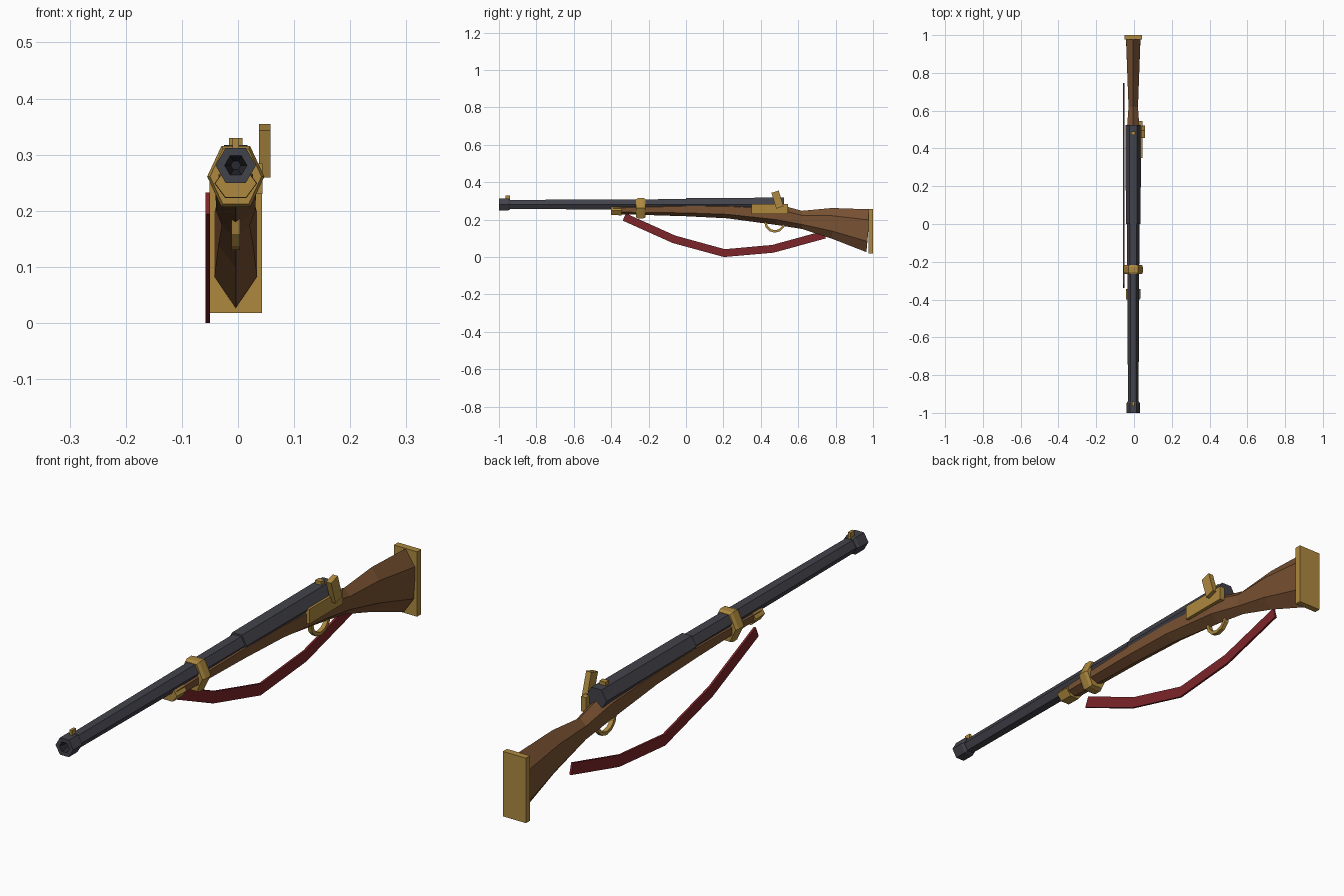
import bpy, bmesh, math
from mathutils import Vector, Matrix

if "Cube" in bpy.data.objects:
    bpy.data.objects.remove(bpy.data.objects["Cube"])

CX = -0.004  # centre line of the gun


def mat(name, rgb):
    m = bpy.data.materials.new(name)
    m.diffuse_color = (*rgb, 1)
    m.use_nodes = True
    m.node_tree.nodes["Principled BSDF"].inputs["Base Color"].default_value = m.diffuse_color
    return m


STEEL = mat("dark_steel", (0.055, 0.055, 0.070))
BORE = mat("bore_dark", (0.022, 0.022, 0.028))
BRASS = mat("brass", (0.42, 0.25, 0.05))
WOOD = mat("walnut", (0.19, 0.083, 0.032))
RED = mat("red_leather", (0.20, 0.018, 0.022))


def finish(name, bm, *mats):
    bmesh.ops.recalc_face_normals(bm, faces=bm.faces)
    me = bpy.data.meshes.new(name)
    bm.to_mesh(me)
    bm.free()
    for m in mats:
        me.materials.append(m)
    ob = bpy.data.objects.new(name, me)
    bpy.context.collection.objects.link(ob)
    return ob


def loft(name, sections, mat_, pointed=False, dark_after=None):
    """Six-sided loft along y. Section: y, centre z, x radius, z radius, lean."""
    bm = bmesh.new()
    rings = []
    for y, cz, rx, rz, lean in sections:
        ring = []
        for i in range(6):
            a = math.radians(60 * i + (30 if pointed else 0))
            dz = rz * math.sin(a)
            ring.append(bm.verts.new((CX + rx * math.cos(a), y + lean * dz, cz + dz)))
        rings.append(ring)
    for k, (a, b) in enumerate(zip(rings, rings[1:])):
        for i in range(6):
            f = bm.faces.new((a[i], a[(i + 1) % 6], b[(i + 1) % 6], b[i]))
            f.material_index = int(dark_after is not None and k >= dark_after)
    bm.faces.new(rings[0])
    end = bm.faces.new(rings[-1])
    end.material_index = int(dark_after is not None)
    return finish(name, bm, mat_, BORE) if dark_after is not None else finish(name, bm, mat_)


def box(name, centre, size, mat_, tilt=0):
    bm = bmesh.new()
    bmesh.ops.create_cube(bm, size=1, matrix=Matrix.Translation(centre)
                          @ Matrix.Rotation(tilt, 4, 'X') @ Matrix.Diagonal((*size, 1)))
    return finish(name, bm, mat_)


def ribbon(name, outer, inner, x0, x1, mat_):
    """Strip between two y-z paths, given thickness in x."""
    bm = bmesh.new()
    rows = [[bm.verts.new((x, p[0], p[1])) for x, p in
             ((x0, o), (x1, o), (x1, i), (x0, i))] for o, i in zip(outer, inner)]
    for a, b in zip(rows, rows[1:]):
        for i in range(4):
            bm.faces.new((a[i], a[(i + 1) % 4], b[(i + 1) % 4], b[i]))
    bm.faces.new(rows[0])
    bm.faces.new(rows[-1])
    return finish(name, bm, mat_)


# barrel, breech and hollow muzzle
BZ = 0.281
loft("barrel", [(-0.955, BZ, 0.028, 0.028, 0), (0.02, BZ, 0.033, 0.033, 0)], STEEL)
loft("breech", [(0.0, BZ, 0.039, 0.040, 0), (0.525, BZ, 0.041, 0.042, 0)], STEEL)
loft("muzzle", [(y, BZ, r, r, 0) for y, r in
                ((-0.94, 0.030), (-0.95, 0.036), (-1.0, 0.036), (-1.0, 0.020), (-0.96, 0.009))],
     STEEL, dark_after=3)

# stock: y, top, bottom, half width, lean of the section
stock = [(-0.39, 0.272, 0.230, 0.029, 0), (0.0, 0.290, 0.218, 0.034, 0),
         (0.22, 0.292, 0.207, 0.036, 0), (0.48, 0.285, 0.172, 0.035, 0),
         (0.62, 0.247, 0.150, 0.025, 0), (0.78, 0.262, 0.098, 0.031, 0),
         (0.975, 0.255, 0.026, 0.038, 0.09)]
loft("stock", [(y, (t + b) / 2, w / math.cos(math.pi / 6), (t - b) / 2, l)
               for y, t, b, w, l in stock], WOOD, pointed=True)

# brass fittings
box("butt_plate", (CX, 0.988, 0.137), (0.094, 0.024, 0.238), BRASS)
loft("barrel_band", [(y, 0.261, 0.051 * s, 0.063 * s, 0) for y, s in
                     ((-0.266, 0.90), (-0.254, 1), (-0.228, 1), (-0.216, 0.90))], BRASS)
loft("nose_cap", [(-0.40, 0.249, 0.037, 0.029, 0), (-0.345, 0.249, 0.038, 0.030, 0)], BRASS)
box("lock_plate", (0.034, 0.448, 0.257), (0.020, 0.195, 0.054), BRASS)
box("hammer", (0.0475, 0.489, 0.307), (0.021, 0.041, 0.088), BRASS, math.radians(17))
box("front_sight", (CX, -0.952, 0.317), (0.011, 0.024, 0.026), BRASS)
box("rear_sight", (CX, 0.48, 0.320), (0.024, 0.020, 0.020), BRASS)

# trigger guard: half ring under the wrist
def arc(r):
    return [(0.475 + r * math.cos(a), 0.187 + r * math.sin(a))
            for a in (math.pi * (1 + i / 6) for i in range(7))]
ribbon("trigger_guard", arc(0.057), arc(0.044), CX - 0.008, CX + 0.008, BRASS)

# sling: mitred strip hanging on the left side
path = [Vector(p) for p in ((-0.330, 0.216), (-0.065, 0.097), (0.205, 0.023),
                            (0.465, 0.046), (0.742, 0.122))]
top, bottom = [], []
for i, p in enumerate(path):
    d = (path[min(i + 1, len(path) - 1)] - path[max(i - 1, 0)]).normalized()
    n = Vector((-d.y, d.x)) * 0.021
    top.append(p + n)
    bottom.append(p - n)
low = min(v.y for v in bottom)
shift = Vector((0, -low))
ribbon("sling", [v + shift for v in top], [v + shift for v in bottom], -0.058, -0.050, RED)
